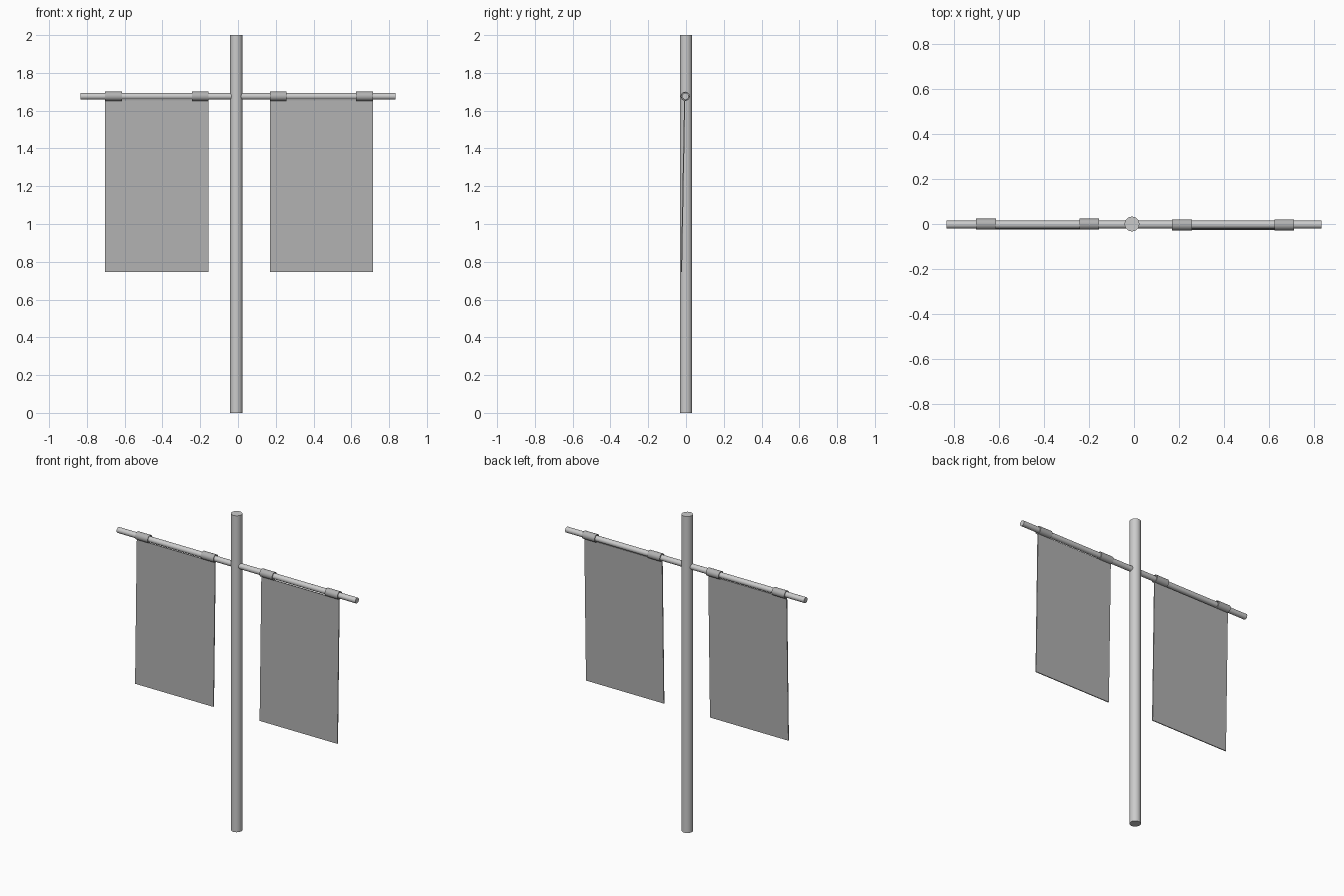
import bpy, bmesh
from math import cos, sin, tau, radians

if "Cube" in bpy.data.objects:
    bpy.data.objects.remove(bpy.data.objects["Cube"])

POLE_X = -0.009
BAR_Y, BAR_Z = -0.003, 1.676

cloth = bpy.data.materials.new("dark_cloth")
cloth.diffuse_color = (0.44, 0.44, 0.44, 1)
cloth.use_nodes = True
cloth.node_tree.nodes["Principled BSDF"].inputs["Base Color"].default_value = cloth.diffuse_color


def finish(obj):
    bpy.ops.object.select_all(action='DESELECT')
    obj.select_set(True)
    bpy.context.view_layer.objects.active = obj
    bpy.ops.object.shade_smooth_by_angle(angle=radians(40))


def rod(name, radius, length, location, along_x=False, sides=24):
    bpy.ops.mesh.primitive_cylinder_add(
        vertices=sides, radius=radius, depth=length, location=location,
        rotation=(0, radians(90) if along_x else 0, 0))
    obj = bpy.context.object
    obj.name = name
    finish(obj)


def extrude_x(bm, loop, x0, x1):
    """Sweep a closed (y, z) profile from x0 to x1 with end caps."""
    a = [bm.verts.new((x0, y, z)) for y, z in loop]
    b = [bm.verts.new((x1, y, z)) for y, z in loop]
    n = len(loop)
    for i in range(n):
        j = (i + 1) % n
        bm.faces.new((a[i], a[j], b[j], b[i]))
    bm.faces.new(a[::-1])
    bm.faces.new(b)


def add_tab(bm, x0, x1, y, outer=0.0245, inner=0.019, sides=20):
    """Hollow sleeve wrapped round the crossbar."""
    rings = [[bm.verts.new((x, y + r * cos(tau * i / sides), BAR_Z + r * sin(tau * i / sides)))
              for i in range(sides)]
             for x, r in ((x0, outer), (x1, outer), (x1, inner), (x0, inner))]
    for k in range(4):
        p, q = rings[k], rings[(k + 1) % 4]
        for i in range(sides):
            j = (i + 1) % sides
            bm.faces.new((p[i], p[j], q[j], q[i]))


def banner(name, x0, x1, y, tab=0.088):
    bm = bmesh.new()
    # hanging cloth, leaning slightly forward at the bottom
    t = 0.003
    top, low = y - 0.003, y - 0.020
    extrude_x(bm, [(top - t, 1.653), (low - t, 0.747), (low + t, 0.747), (top + t, 1.653)], x0, x1)
    # hanging loops at both upper corners
    add_tab(bm, x0, x0 + tab, y)
    add_tab(bm, x1 - tab, x1, y)
    bmesh.ops.recalc_face_normals(bm, faces=bm.faces)
    mesh = bpy.data.meshes.new(name)
    bm.to_mesh(mesh)
    bm.free()
    mesh.materials.append(cloth)
    obj = bpy.data.objects.new(name, mesh)
    bpy.context.collection.objects.link(obj)
    finish(obj)


# upright pole and crossbar
rod("pole", 0.033, 2.0, (POLE_X, 0, 1.0))
rod("crossbar", 0.0175, 1.67, (0, BAR_Y, BAR_Z), along_x=True)

# pair of banners
banner("left_banner", -0.703, -0.155, -0.001)
banner("right_banner", 0.17, 0.714, -0.004)
